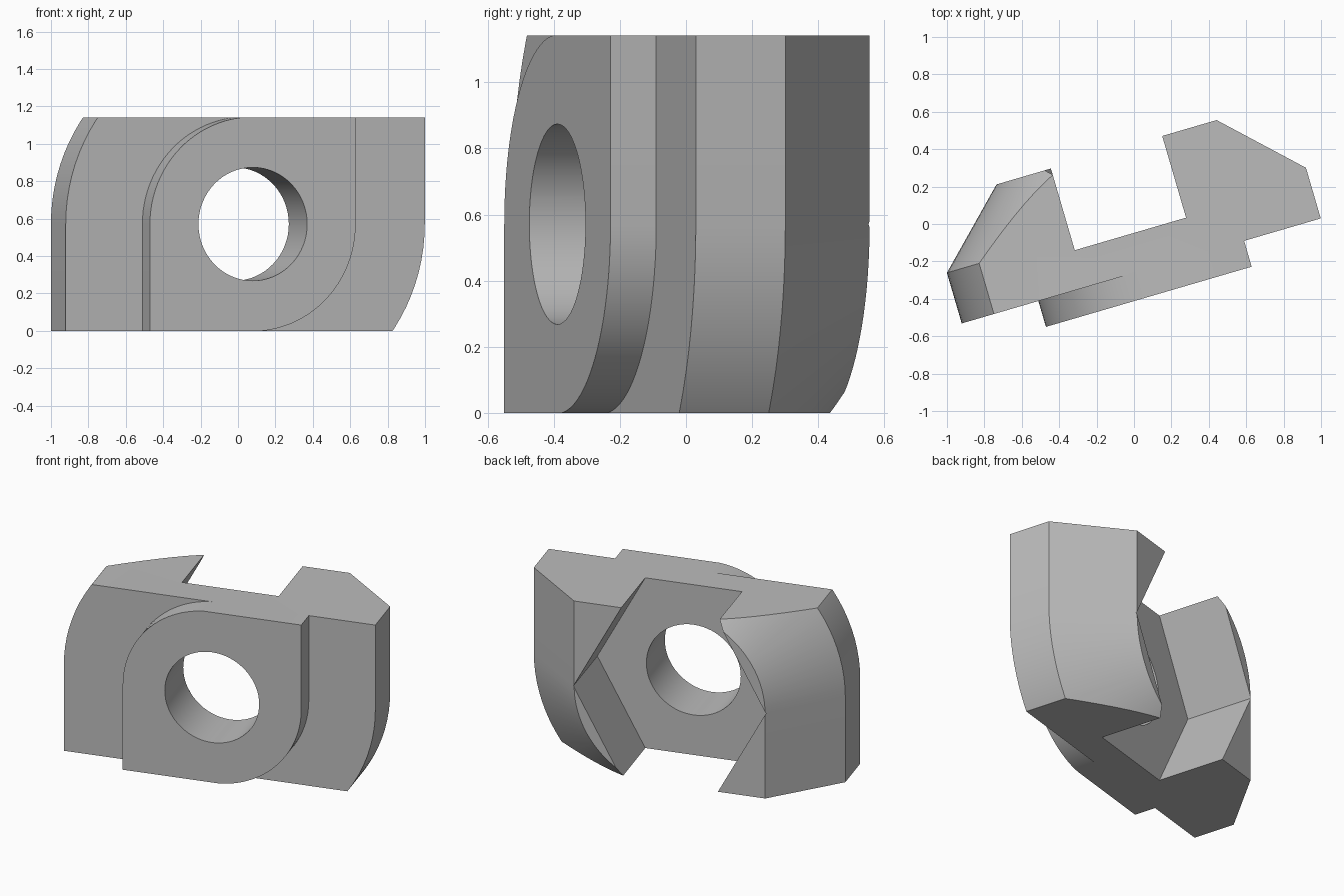
import bpy, bmesh
from math import sin, cos, pi, radians

cube = bpy.data.objects.get("Cube")
if cube:
    bpy.data.objects.remove(cube, do_unlink=True)

HALF_H = 0.571


def outline(r, steps=24):
    """Square with two opposite corners replaced by quarter circles."""
    arc = [(-r * cos(pi / 2 * i / steps), r * sin(pi / 2 * i / steps))
           for i in range(steps + 1)]
    half = arc + [(r, r)]
    return half + [(-x, -z) for x, z in half]


def loft(name, sections):
    """Join (y, outline) sections into a closed solid."""
    bm = bmesh.new()
    rings = [[bm.verts.new((x, y, z)) for x, z in pts] for y, pts in sections]
    for a, b in zip(rings, rings[1:]):
        for i in range(len(a)):
            j = (i + 1) % len(a)
            bm.faces.new((a[i], a[j], b[j], b[i]))
    bm.faces.new(rings[0])
    bm.faces.new(rings[-1])
    bmesh.ops.recalc_face_normals(bm, faces=bm.faces)
    mesh = bpy.data.meshes.new(name)
    bm.to_mesh(mesh)
    bm.free()
    ob = bpy.data.objects.new(name, mesh)
    bpy.context.collection.objects.link(ob)
    return ob


def combine(ob, other, operation):
    bpy.context.view_layer.objects.active = ob
    mod = ob.modifiers.new(operation, 'BOOLEAN')
    mod.operation = operation
    mod.solver = 'EXACT'
    mod.object = other
    bpy.ops.object.modifier_apply(modifier=mod.name)
    bpy.data.objects.remove(other, do_unlink=True)


# Flange with a tapered back
nut = loft("slot_nut", [(-0.252, outline(1.0)), (0.03, outline(1.0)),
                        (0.409, outline(0.613))])

# Raised front boss
combine(nut, loft("boss", [(-0.396, outline(0.573)), (-0.1, outline(0.573))]), 'UNION')

# Flat top and bottom
slab = [(-2, -HALF_H), (2, -HALF_H), (2, HALF_H), (-2, HALF_H)]
combine(nut, loft("slab", [(-1, slab), (1, slab)]), 'INTERSECT')

# Hexagonal pocket in the back, open at the top and bottom
apex, flat, over = 0.618, 0.31, 0.1
low = flat - over * (apex - flat) / HALF_H
h = HALF_H + over
pocket = [(apex, 0), (low, h), (-low, h), (-apex, 0), (-low, -h), (low, -h)]
combine(nut, loft("pocket", [(-0.046, pocket), (1, pocket)]), 'DIFFERENCE')

# Through hole
circle = [(0.303 * cos(2 * pi * i / 64), 0.303 * sin(2 * pi * i / 64)) for i in range(64)]
combine(nut, loft("hole", [(-1, circle), (1, circle)]), 'DIFFERENCE')

# Plain metal colour
metal = bpy.data.materials.new("grey_metal")
metal.use_nodes = True
colour = (0.5, 0.5, 0.5, 1)
metal.diffuse_color = colour
metal.node_tree.nodes["Principled BSDF"].inputs["Base Color"].default_value = colour
nut.data.materials.clear()
nut.data.materials.append(metal)

# Placement and shading
nut.rotation_euler.z = radians(16.3)
nut.location = (-0.032, -0.009, HALF_H)
bpy.ops.object.select_all(action='DESELECT')
nut.select_set(True)
bpy.context.view_layer.objects.active = nut
bpy.ops.object.shade_smooth_by_angle(angle=radians(20))
